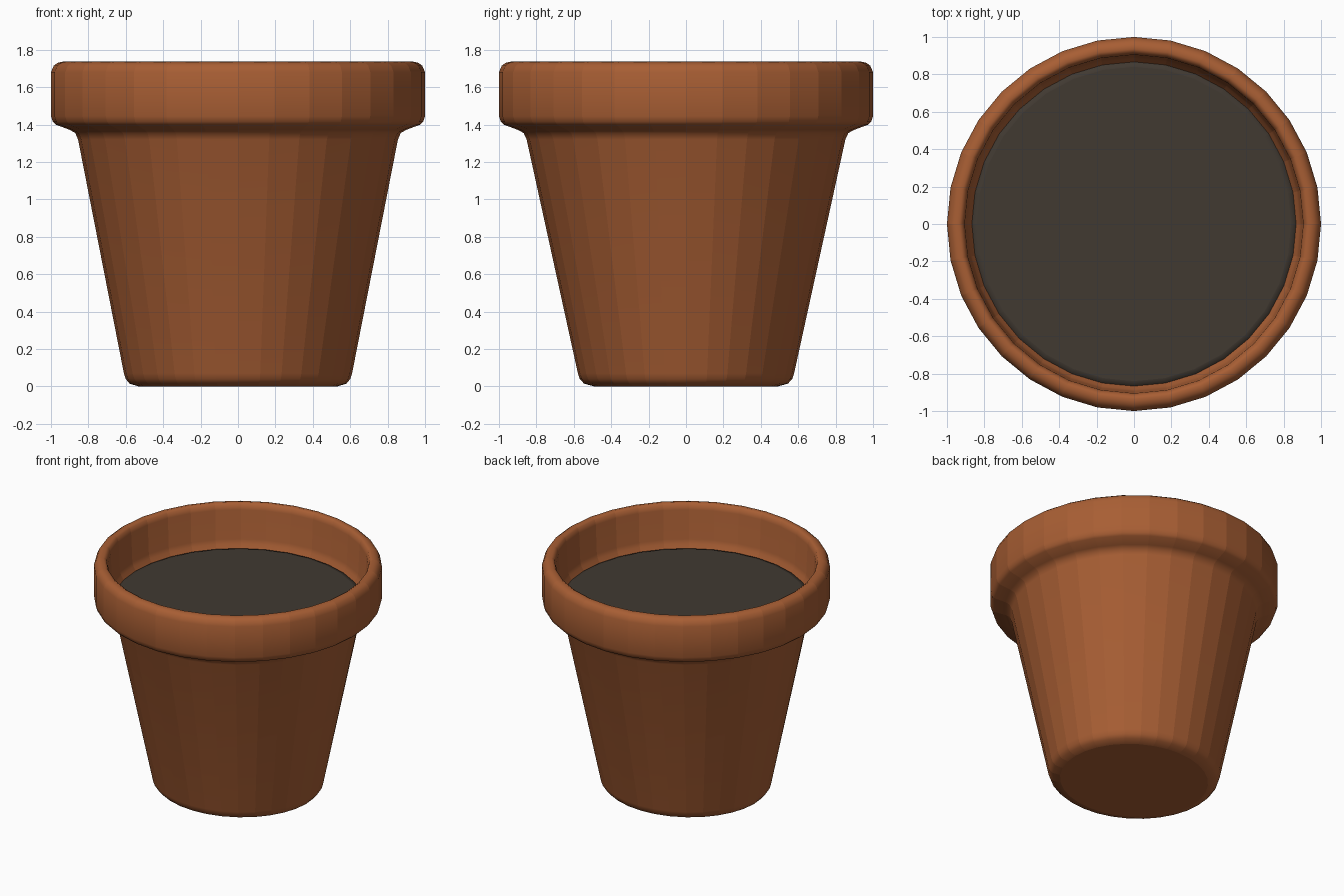
import bpy, bmesh, math

if "Cube" in bpy.data.objects:
    bpy.data.objects.remove(bpy.data.objects["Cube"])

SIDES = 32


def material(name, color):
    m = bpy.data.materials.new(name)
    m.diffuse_color = (*color, 1)
    m.use_nodes = True
    m.node_tree.nodes["Principled BSDF"].inputs["Base Color"].default_value = m.diffuse_color
    return m


def lathe(name, profile, mat, cap_start=False, cap_end=False):
    """Spin (radius x, radius y, z) rings; facets stay crisp around, soft along the profile."""
    bm = bmesh.new()
    rings = []
    for rx, ry, z in profile:
        rings.append([bm.verts.new((rx * math.cos(2 * math.pi * i / SIDES),
                                    ry * math.sin(2 * math.pi * i / SIDES), z))
                      for i in range(SIDES)])
    for a, b in zip(rings, rings[1:]):
        for i in range(SIDES):
            j = (i + 1) % SIDES
            bm.faces.new((a[i], a[j], b[j], b[i])).smooth = True
            bm.edges.get((a[i], b[i])).smooth = False
    if cap_start:
        bm.faces.new(rings[0][::-1])
        for i in range(SIDES):
            bm.edges.get((rings[0][i], rings[0][(i + 1) % SIDES])).smooth = False
    if cap_end:
        bm.faces.new(rings[-1])
    me = bpy.data.meshes.new(name)
    bm.to_mesh(me)
    bm.free()
    me.materials.append(mat)
    ob = bpy.data.objects.new(name, me)
    bpy.context.collection.objects.link(ob)
    return ob


terracotta = material("terracotta", (0.39, 0.112, 0.034))
earth = material("dark_soil", (0.052, 0.041, 0.031))

# Pot: slightly oval foot, tapered wall, thick rolled rim, inner wall and ledge
lathe("pot", [
    (0.53, 0.49, 0.0), (0.58, 0.545, 0.015), (0.60, 0.568, 0.04), (0.61, 0.578, 0.07),
    (0.855, 0.852, 1.32), (0.87, 0.868, 1.355), (0.90, 0.90, 1.372),
    (0.975, 0.975, 1.40), (0.99, 0.99, 1.415), (1.0, 1.0, 1.445),
    (1.0, 1.0, 1.68), (0.985, 0.985, 1.715), (0.965, 0.965, 1.73), (0.935, 0.935, 1.737),
    (0.915, 0.915, 1.725), (0.905, 0.905, 1.69),
    (0.895, 0.895, 1.47), (0.885, 0.885, 1.44), (0.86, 0.86, 1.40),
], terracotta, cap_start=True)

# Soil: flat fill with a slightly lowered edge
lathe("soil", [(0.875, 0.875, 1.39), (0.868, 0.868, 1.411), (0.84, 0.84, 1.416)],
      earth, cap_end=True)
